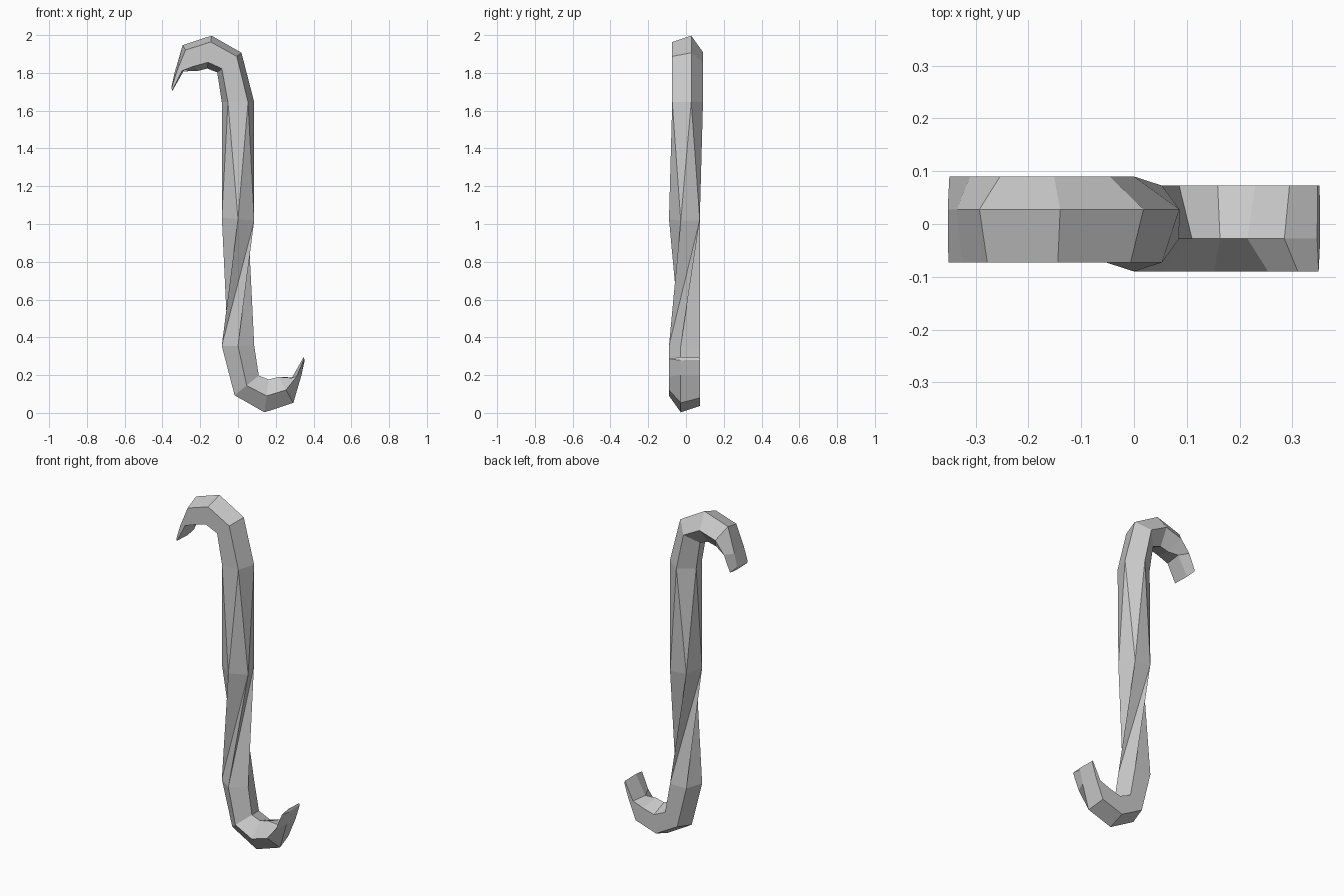
import bpy, bmesh
from math import sin, cos, radians
from mathutils import Vector

if "Cube" in bpy.data.objects:
    bpy.data.objects.remove(bpy.data.objects["Cube"])

R = 0.09   # pentagon radius
N = 5

# Upper hook rings from tip to shaft: outer (x, z), inner (x, z)
HOOK = [
    ((-0.353, 1.722), (-0.347, 1.705)),
    ((-0.336, 1.800), (-0.285, 1.815)),
    ((-0.293, 1.947), (-0.215, 1.810)),
    ((-0.140, 1.997), (-0.163, 1.823)),
    ((0.018, 1.907), (-0.110, 1.803)),
    ((0.086, 1.645), (-0.086, 1.645)),
]


def hook_ring(outer, inner):
    """Pentagon in the plane spanned by the outer-inner line and y."""
    o, i = Vector((outer[0], 0, outer[1])), Vector((inner[0], 0, inner[1]))
    centre, half = (o + i) / 2, (o - i) / 2
    pts = []
    for k in range(N):
        a = radians(18 + 72 * k)
        pts.append(centre + half * (cos(a) / cos(radians(18))) + Vector((0, R * sin(a), 0)))
    return pts


upper = [hook_ring(o, i) for o, i in HOOK]

# Middle ring of the twisted shaft, slightly tilted
middle = []
for k in range(N):
    a = radians(-18 + 72 * k)
    x = R * cos(a)
    middle.append(Vector((x, R * sin(a), 1.026 - 0.1 * x)))

# Lower hook is the upper one reflected through the centre point
lower = [[Vector((0, 0, 2)) - r[(k + 1) % N] for k in range(N)] for r in reversed(upper)]

bm = bmesh.new()
rings = [[bm.verts.new(p) for p in r] for r in upper + [middle] + lower]
mid = len(upper)
for n, (a, b) in enumerate(zip(rings, rings[1:])):
    for k in range(N):
        j = (k + 1) % N
        if n == mid - 1:      # convex twist above the middle
            bm.faces.new((a[k], a[j], b[j]))
            bm.faces.new((a[k], b[j], b[k]))
        elif n == mid:        # pinched twist below the middle
            bm.faces.new((a[k], a[j], b[k]))
            bm.faces.new((a[j], b[j], b[k]))
        else:
            bm.faces.new((a[k], a[j], b[j], b[k]))
bm.faces.new(rings[0])
bm.faces.new(rings[-1])
bmesh.ops.recalc_face_normals(bm, faces=bm.faces)

mesh = bpy.data.meshes.new("twisted_s_hook")
bm.to_mesh(mesh)
bm.free()
bpy.context.collection.objects.link(bpy.data.objects.new("twisted_s_hook", mesh))
